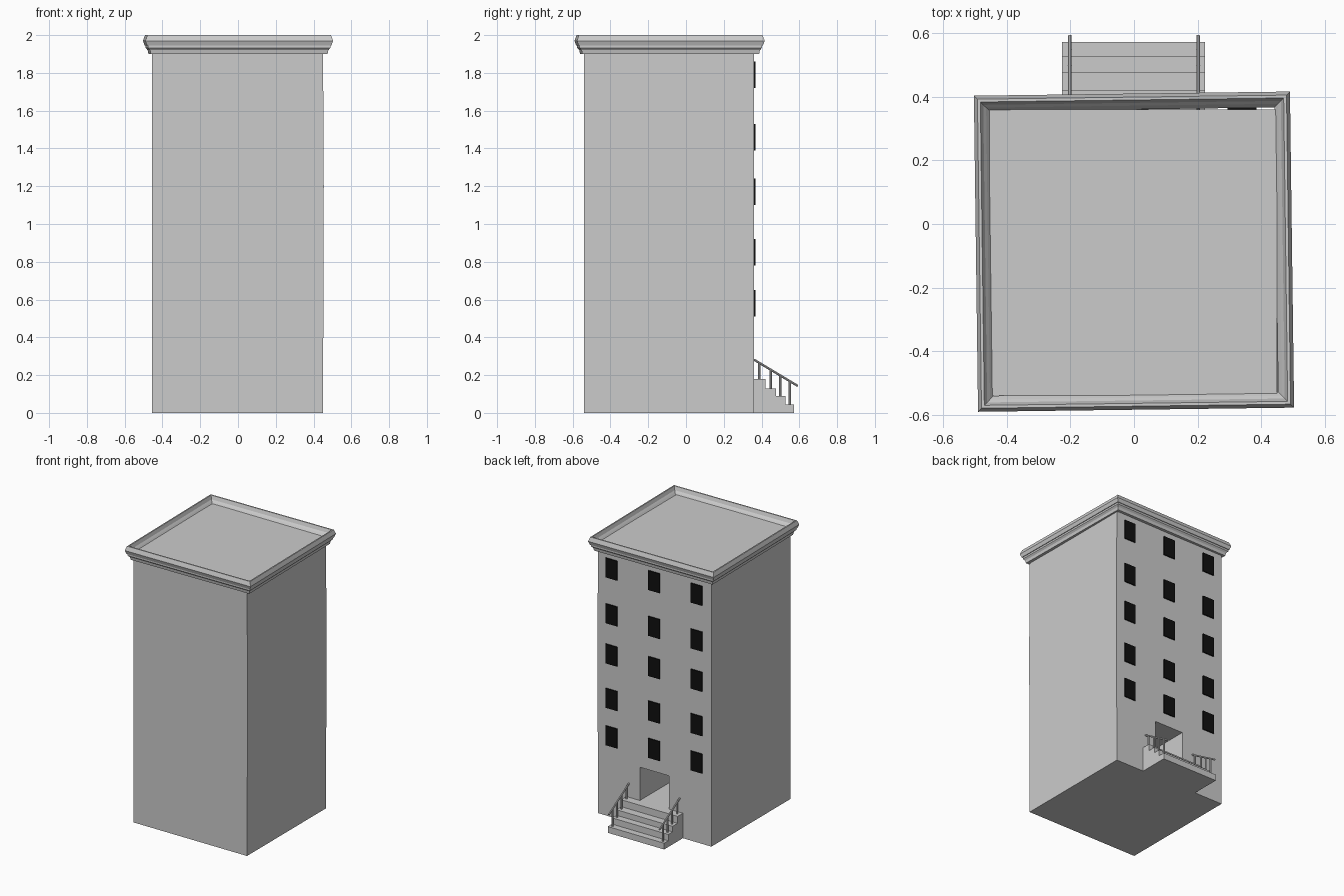
import bpy, bmesh, math
from mathutils import Vector

if "Cube" in bpy.data.objects:
    bpy.data.objects.remove(bpy.data.objects["Cube"])

def make(name, verts, faces, mat=None):
    me = bpy.data.meshes.new(name)
    me.from_pydata(verts, [], faces)
    bm = bmesh.new()
    bm.from_mesh(me)
    bmesh.ops.recalc_face_normals(bm, faces=bm.faces)
    bm.to_mesh(me)
    bm.free()
    ob = bpy.data.objects.new(name, me)
    bpy.context.collection.objects.link(ob)
    if mat:
        me.materials.append(mat)
    return ob

def prism(name, outline, a, b, axis, mat=None):
    """Extrude an outline along x (outline in y,z) or y (outline in x,z)."""
    n = len(outline)
    place = (lambda p, t: (t, *p)) if axis == 'x' else (lambda p, t: (p[0], t, p[1]))
    verts = [place(p, t) for t in (a, b) for p in outline]
    faces = [tuple(range(n)), tuple(range(n, 2 * n))]
    faces += [(i, (i + 1) % n, n + (i + 1) % n, n + i) for i in range(n)]
    return make(name, verts, faces, mat)

def rect(u0, u1, v0, v1):
    return [(u0, v0), (u1, v0), (u1, v1), (u0, v1)]

def rod(name, p, q, r, sides=8):
    p, q = Vector(p), Vector(q)
    d = q - p
    bpy.ops.mesh.primitive_cylinder_add(vertices=sides, radius=r, depth=d.length,
                                        location=(p + q) / 2)
    ob = bpy.context.object
    ob.name = name
    ob.rotation_euler = d.to_track_quat('Z', 'Y').to_euler()
    bpy.ops.object.shade_smooth_by_angle()
    return ob

black = bpy.data.materials.new("window_black")
black.diffuse_color = (0.005, 0.005, 0.005, 1)
black.use_nodes = True
black.node_tree.nodes["Principled BSDF"].inputs["Base Color"].default_value = black.diffuse_color

FACADE = 0.36

# Tower body, with the faint crease on its right side
body = prism("tower_body", [(-0.455, 0), (0.45, 0), (0.454, 1.2), (0.45, 1.955), (-0.455, 1.955)],
             -0.54, FACADE, 'y')

# Door recess cut into the facade
cutter = prism("door_cutter", rect(-0.116, 0.116, 0.18, 0.42), -0.04, 0.5, 'y')
cutter.hide_render = True
cutter.hide_set(True)
cut = body.modifiers.new("door", 'BOOLEAN')
cut.operation = 'DIFFERENCE'
cut.solver = 'EXACT'
cut.object = cutter

# Cornice: moulded profile swept round a square, slightly turned
profile = [(0.4475, 1.90), (0.468, 1.90), (0.472, 1.92), (0.483, 1.932), (0.483, 1.945),
           (0.488, 1.945), (0.497, 1.97), (0.486, 2.0), (0.477, 2.0),
           (0.468, 1.975), (0.459, 1.965), (0.4475, 1.95)]
n = len(profile)
corners = [(-1, -1), (1, -1), (1, 1), (-1, 1)]
verts = [(cx * h, cy * h, z) for cx, cy in corners for h, z in profile]
faces = [(c * n + i, c * n + (i + 1) % n, (c + 1) % 4 * n + (i + 1) % n, (c + 1) % 4 * n + i)
         for c in range(4) for i in range(n)]
cornice = make("roof_cornice", verts, faces)
cornice.location.y = -0.087
cornice.rotation_euler.z = math.radians(0.75)

# Windows: three columns, five floors
for r, z in enumerate((0.51, 0.78, 1.10, 1.39, 1.72)):
    for c, x in enumerate((-0.338, 0.0, 0.34)):
        prism(f"window_{r}_{c}", rect(x - 0.046, x + 0.046, z, z + 0.14),
              FACADE - 0.003, FACADE + 0.008, 'y', black)

# Entrance steps
steps = [(0.42, 0.18), (0.477, 0.13), (0.526, 0.09), (0.573, 0.045)]
outline = [(FACADE, 0), (FACADE, 0.18)]
for i, (y, z) in enumerate(steps):
    outline += [(y, z), (y, steps[i + 1][1] if i < 3 else 0)]
prism("entrance_steps", outline, -0.227, 0.223, 'x')

# Railings: sloping handrail with one post per step
def rail_z(y):
    return 0.282 - 0.6 * (y - FACADE)

for side, x in (("left", -0.202), ("right", 0.202)):
    rod(f"handrail_{side}", (x, FACADE, rail_z(FACADE)), (x, 0.592, rail_z(0.592)), 0.006)
    for i, y in enumerate((0.388, 0.448, 0.499, 0.55)):
        rod(f"rail_post_{side}_{i}", (x, y, steps[i][1]), (x, y, rail_z(y)), 0.0065)
